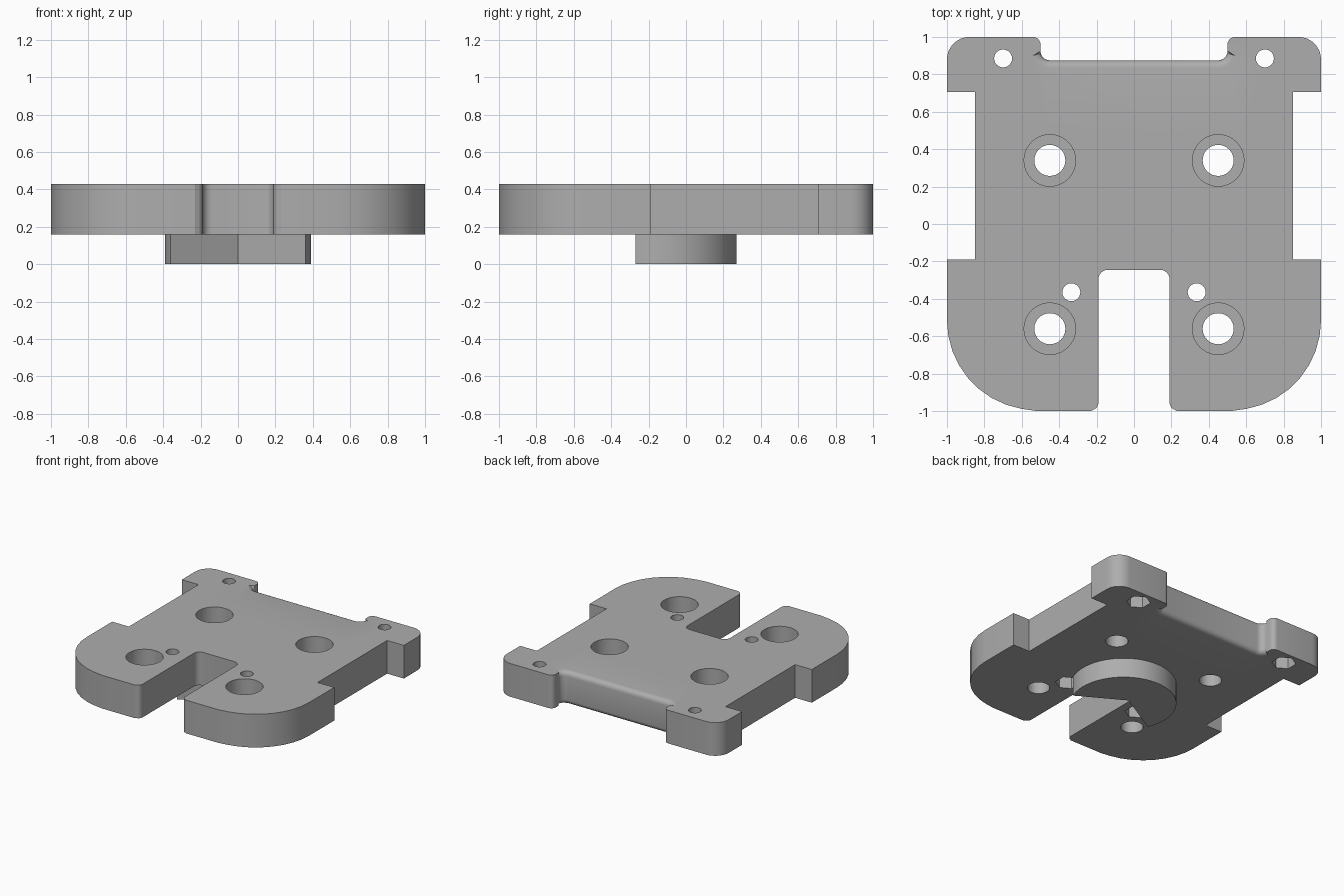
import bpy, bmesh
from math import sin, cos, radians, pi, sqrt

if "Cube" in bpy.data.objects:
    bpy.data.objects.remove(bpy.data.objects["Cube"])

BASE, TOP = 0.16, 0.43          # plate underside and top
RECESS_Y = 0.875                # floor of the rear recess

grey = bpy.data.materials.new("plain grey")
grey.use_nodes = True
grey.diffuse_color = (0.42, 0.42, 0.42, 1)
grey.node_tree.nodes["Principled BSDF"].inputs["Base Color"].default_value = grey.diffuse_color


def arc(cx, cy, r, start, end, steps):
    angles = [radians(start + (end - start) * i / steps) for i in range(steps + 1)]
    return [(cx + r * cos(a), cy + r * sin(a)) for a in angles]


def prism(name, outline, low, high):
    """Extrude a closed counter-clockwise outline upward."""
    bm = bmesh.new()
    face = bm.faces.new([bm.verts.new((x, y, low)) for x, y in outline])
    up = bmesh.ops.extrude_face_region(bm, geom=[face])["geom"]
    bmesh.ops.translate(bm, vec=(0, 0, high - low),
                        verts=[v for v in up if isinstance(v, bmesh.types.BMVert)])
    bmesh.ops.recalc_face_normals(bm, faces=bm.faces)
    mesh = bpy.data.meshes.new(name)
    bm.to_mesh(mesh)
    bm.free()
    mesh.materials.append(grey)
    obj = bpy.data.objects.new(name, mesh)
    bpy.context.collection.objects.link(obj)
    return obj


def activate(obj):
    bpy.ops.object.select_all(action='DESELECT')
    obj.select_set(True)
    bpy.context.view_layer.objects.active = obj


def drill(target, x, y, r, low, high, sides, turn=0):
    """Cut a round or hexagonal hole."""
    cutter = prism("cutter", arc(x, y, r, turn, turn + 360, sides)[:-1], low, high)
    cutter.hide_render = True
    activate(target)
    mod = target.modifiers.new("hole", 'BOOLEAN')
    mod.operation, mod.solver, mod.object = 'DIFFERENCE', 'EXACT', cutter
    bpy.ops.object.modifier_apply(modifier=mod.name)
    bpy.data.objects.remove(cutter)


# Plate outline: left half from the slot round to the rear recess, then mirrored
half = arc(0.14, -0.295, 0.05, 90, 0, 6)
half += arc(0.23, -0.955, 0.04, 180, 270, 6)
half += arc(0.52, -0.515, 0.48, 270, 360, 9)
half += [(1, -0.19), (0.85, -0.19), (0.85, 0.705), (1, 0.705)]
half += arc(0.88, 0.88, 0.12, 0, 90, 8)
half += arc(0.54, 0.96, 0.04, 90, 180, 6)
half += arc(0.45, RECESS_Y + 0.05, 0.05, 0, -90, 6)
# nudge the front edge to the full depth
half = [(x, -1.0) if y < -0.994 else (x, y) for x, y in half]
plate = prism("mounting_plate", half + [(-x, y) for x, y in reversed(half)], BASE, TOP)

# Rounded upper and lower lips of the rear recess
bm = bmesh.new()
bm.from_mesh(plate.data)
lips = [e for e in bm.edges
        if abs(e.verts[0].co.z - e.verts[1].co.z) < 0.001
        and all(RECESS_Y - 0.01 < v.co.y < RECESS_Y + 0.052 and abs(v.co.x) < 0.501
                for v in e.verts)]
bmesh.ops.bevel(bm, geom=lips, offset=0.04, segments=5, profile=0.5, affect='EDGES')
bm.to_mesh(plate.data)
bm.free()

# Four counterbored bolt holes, four small holes with nut pockets below
for side in (-1, 1):
    for y in (0.34, -0.56):
        drill(plate, side * 0.45, y, 0.083, 0, 1, 32)
        drill(plate, side * 0.45, y, 0.138, TOP - 0.17, 1, 32)
    for x, y in ((0.70, 0.885), (0.335, -0.365)):
        drill(plate, side * x, y, 0.048, 0, 1, 24)
        drill(plate, side * x, y, 0.09, 0, BASE + 0.1, 6, 30)

# Round boss underneath with a wide vee cut in its front
R, CY, CORNER_Y = 0.39, -0.12, -0.27
drop = math_angle = -pi / 8
start = -22.6
boss = prism("locating_boss", arc(0, CY, R, start, 180 - start, 48) + [(0, -0.062)],
             0, BASE + 0.0)

for obj in (plate, boss):
    activate(obj)
    bpy.ops.object.shade_smooth_by_angle(angle=radians(30))
